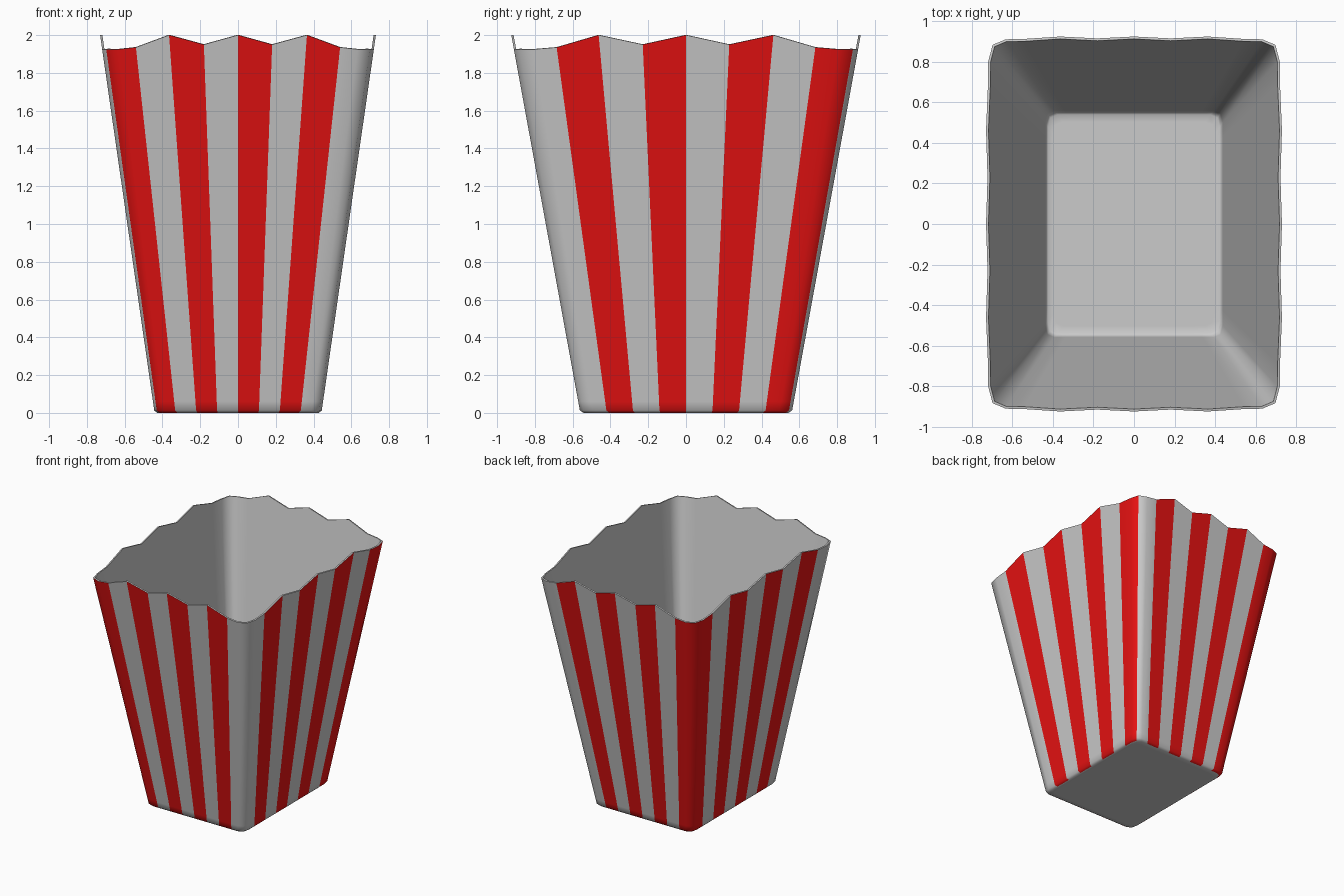
import bpy, bmesh, math

if "Cube" in bpy.data.objects:
    bpy.data.objects.remove(bpy.data.objects["Cube"])

HX, HY, TAPER = 0.73, 0.925, 0.605
# Unit-square positions along one side and the scalloped rim heights there
STOPS = [-0.88, -0.75, -0.5, -0.25, 0, 0.25, 0.5, 0.75, 0.88]
RIM = [1.925, 1.935, 2.0, 1.95, 2.0, 1.95, 2.0, 1.935, 1.925]
FIRST_RED = [0, 1, 1, 0]   # stripe parity for front, right, back, left


def material(name, colour):
    m = bpy.data.materials.new(name)
    m.diffuse_color = (*colour, 1)
    m.use_nodes = True
    m.node_tree.nodes["Principled BSDF"].inputs["Base Color"].default_value = m.diffuse_color
    return m


# Outline: four sides, each ending in a rounded corner point
outline = []
for k in range(4):
    pts = list(zip(STOPS, [-1] * 9, RIM)) + [(0.97, -0.97, 1.925)]
    for u, v, h in pts:
        for _ in range(k):
            u, v = -v, u
        outline.append((u, v, h))
n = len(outline)

bm = bmesh.new()


def ring(z=None, shrink=1.0):
    verts = []
    for u, v, h in outline:
        zz = h if z is None else z
        s = (TAPER + (1 - TAPER) * zz / 2) * shrink
        verts.append(bm.verts.new((u * HX * s, v * HY * s, zz)))
    return verts


def is_red(i):
    k, j = divmod(i, 10)
    if j == 9:
        k, j = (k + 1) % 4, 0
    return (min(j, 7) + FIRST_RED[k]) % 2 == 0


# Floor, small bottom bevel and tapered striped walls
rings = [ring(0, 0.9), ring(0, 0.97), ring(0.013), ring(0.06), ring()]
for level, (a, b) in enumerate(zip(rings, rings[1:])):
    for i in range(n):
        j = (i + 1) % n
        f = bm.faces.new((a[i], a[j], b[j], b[i]))
        f.material_index = 0 if level > 0 and is_red(i) else 1
bm.faces.new(rings[0][::-1]).material_index = 1

mesh = bpy.data.meshes.new("popcorn_box")
bm.to_mesh(mesh)
bm.free()
mesh.materials.append(material("red_stripe", (0.8, 0.006, 0.006)))
mesh.materials.append(material("plain_card", (0.6, 0.6, 0.6)))
box = bpy.data.objects.new("popcorn_box", mesh)
bpy.context.collection.objects.link(box)
bpy.context.view_layer.objects.active = box
box.select_set(True)

# Thin card thickness with a plain inside and rim
sol = box.modifiers.new("thickness", 'SOLIDIFY')
sol.thickness = 0.012
sol.offset = -1
sol.use_even_offset = True
sol.material_offset = 1
sol.material_offset_rim = 1
bpy.ops.object.modifier_apply(modifier=sol.name)
bpy.ops.object.shade_smooth_by_angle(angle=math.radians(60))
